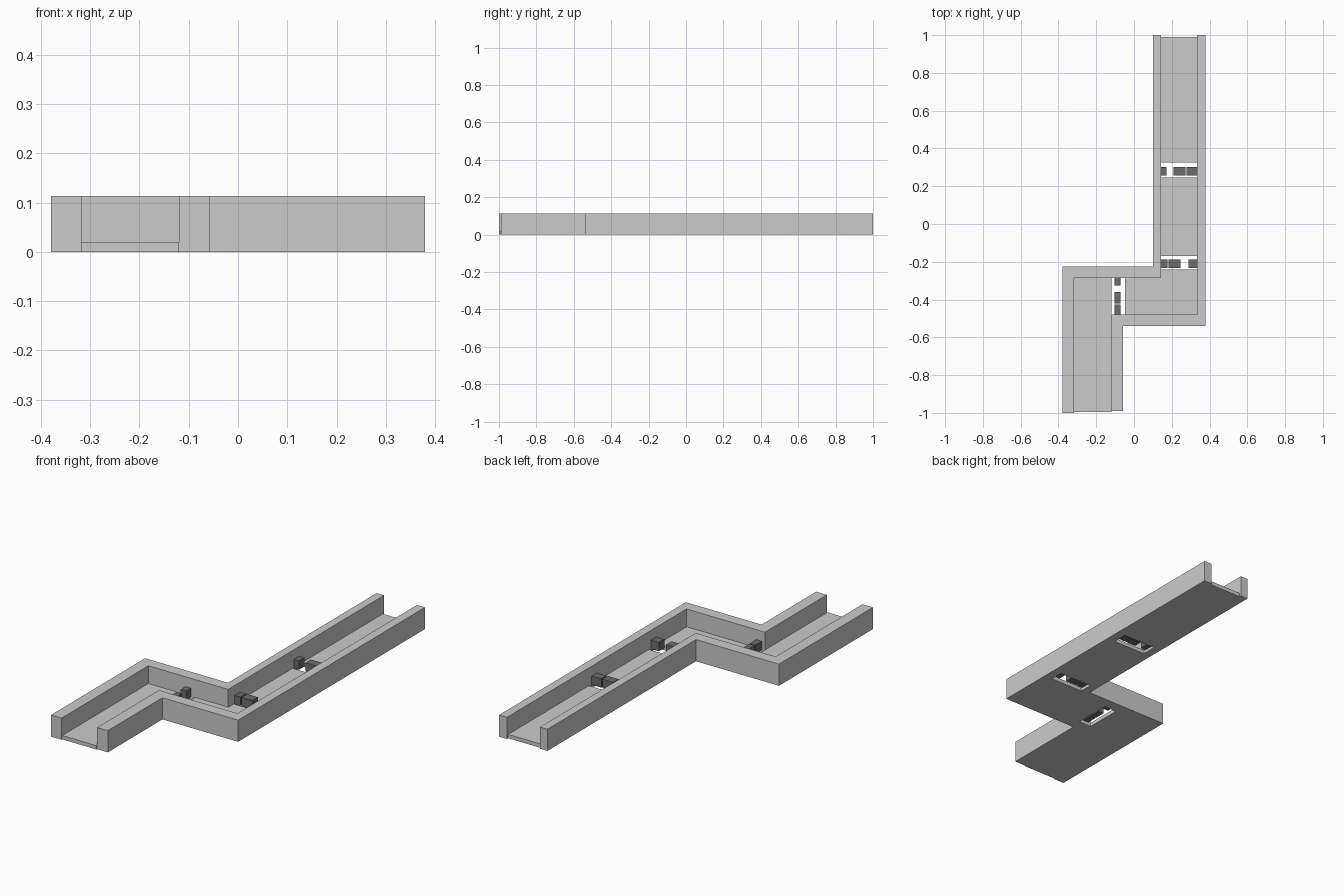
import bpy, bmesh

if "Cube" in bpy.data.objects:
    bpy.data.objects.remove(bpy.data.objects["Cube"])

H = 0.113      # wall height
FLOOR = 0.02   # floor thickness

dark = bpy.data.materials.new("dark_grey")
dark.diffuse_color = (0.15, 0.15, 0.15, 1)
dark.use_nodes = True
dark.node_tree.nodes["Principled BSDF"].inputs["Base Color"].default_value = dark.diffuse_color


def prism(name, outline, z0, z1, mat=None):
    """Extrude a plan outline from z0 up to z1."""
    bm = bmesh.new()
    face = bm.faces.new([bm.verts.new((x, y, z0)) for x, y in outline])
    ext = bmesh.ops.extrude_face_region(bm, geom=[face])
    top = [v for v in ext["geom"] if isinstance(v, bmesh.types.BMVert)]
    bmesh.ops.translate(bm, verts=top, vec=(0, 0, z1 - z0))
    bmesh.ops.recalc_face_normals(bm, faces=bm.faces)
    mesh = bpy.data.meshes.new(name)
    bm.to_mesh(mesh)
    bm.free()
    obj = bpy.data.objects.new(name, mesh)
    bpy.context.collection.objects.link(obj)
    if mat:
        mesh.materials.append(mat)
    return obj


def rect(x0, x1, y0, y1):
    return [(x0, y0), (x1, y0), (x1, y1), (x0, y1)]


# Side walls following the zigzag corridor
prism("left_wall", [(0.10, 1), (0.143, 1), (0.143, -0.285), (-0.318, -0.285),
                    (-0.318, -1), (-0.379, -1), (-0.379, -0.225), (0.10, -0.225)], 0, H)
prism("right_wall", [(0.333, 1), (0.379, 1), (0.379, -0.54), (-0.058, -0.54),
                     (-0.058, -0.99), (-0.12, -0.99), (-0.12, -0.48), (0.333, -0.48)], 0, H)

# Floor panels, separated by three open pits
prism("back_floor", rect(0.143, 0.333, 0.325, 0.99), 0, FLOOR)
prism("middle_floor", rect(0.143, 0.333, -0.17, 0.247), 0, FLOOR)
prism("corner_floor", [(-0.048, -0.48), (0.333, -0.48), (0.333, -0.24),
                       (0.143, -0.24), (0.143, -0.285), (-0.048, -0.285)], 0, FLOOR)
prism("front_floor", rect(-0.318, -0.12, -0.995, -0.285), 0, FLOOR)

# Dark barrier blocks over the pits: (running along x?, cross range, block spans)
barriers = [
    ("back", True, (0.258, 0.302), [(0.143, 0.172), (0.209, 0.272), (0.277, 0.333)]),
    ("middle", True, (-0.233, -0.187), [(0.143, 0.177), (0.183, 0.246), (0.288, 0.333)]),
    ("front", False, (-0.103, -0.071), [(-0.478, -0.425), (-0.42, -0.36), (-0.325, -0.285)]),
]
for label, along_x, cross, spans in barriers:
    for i, span in enumerate(spans):
        plan = rect(*span, *cross) if along_x else rect(*cross, *span)
        prism(f"{label}_barrier_block_{i + 1}", plan, 0.016, 0.062, dark)
